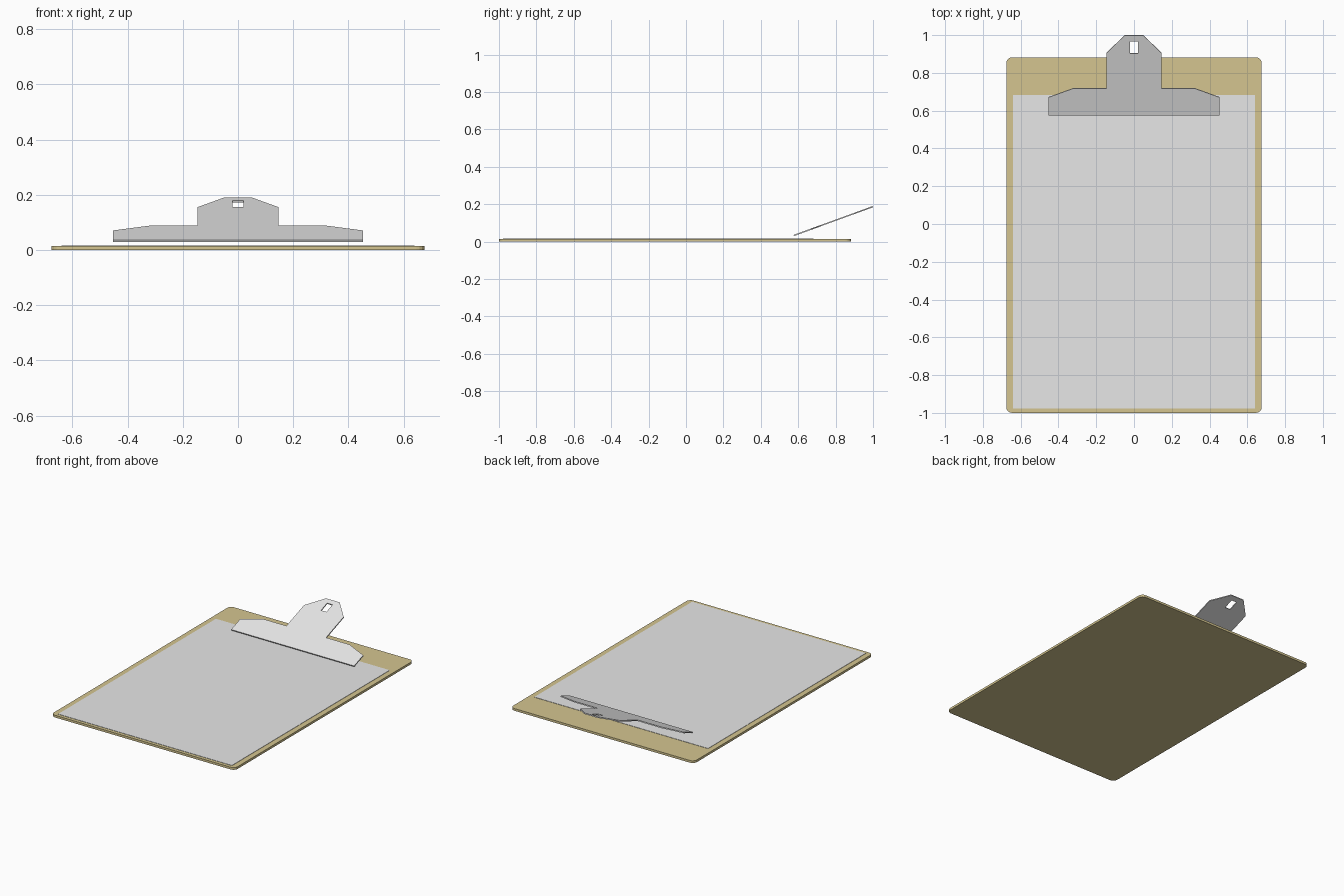
import bpy, bmesh, math
from mathutils import Vector

if "Cube" in bpy.data.objects:
    bpy.data.objects.remove(bpy.data.objects["Cube"])


def material(name, rgb):
    m = bpy.data.materials.new(name)
    m.diffuse_color = (*rgb, 1.0)
    m.use_nodes = True
    m.node_tree.nodes["Principled BSDF"].inputs["Base Color"].default_value = m.diffuse_color
    return m


def make_plate(name, outlines, offset, mat):
    """Solid plate: flat outlines (lists of 3D points) extruded by offset."""
    bm = bmesh.new()
    for pts in outlines:
        bm.faces.new([bm.verts.new(p) for p in pts])
    bmesh.ops.remove_doubles(bm, verts=bm.verts[:], dist=1e-5)
    ext = bmesh.ops.extrude_face_region(bm, geom=bm.faces[:], use_keep_orig=True)
    moved = [g for g in ext["geom"] if isinstance(g, bmesh.types.BMVert)]
    bmesh.ops.translate(bm, verts=moved, vec=offset)
    bmesh.ops.recalc_face_normals(bm, faces=bm.faces[:])
    me = bpy.data.meshes.new(name)
    bm.to_mesh(me)
    bm.free()
    me.materials.append(mat)
    ob = bpy.data.objects.new(name, me)
    bpy.context.collection.objects.link(ob)
    return ob


def rounded_rect(x, y0, y1, r, z, steps=4):
    pts = []
    corners = [(x - r, y1 - r), (-x + r, y1 - r), (-x + r, y0 + r), (x - r, y0 + r)]
    for i, (cx, cy) in enumerate(corners):
        for s in range(steps + 1):
            a = math.radians(90 * (i + s / steps))
            pts.append((cx + r * math.cos(a), cy + r * math.sin(a), z))
    return pts


tan = material("tan board", (0.66, 0.56, 0.28))
white = material("light grey", (0.8, 0.8, 0.8))

# Backing board with rounded corners
make_plate("board", [rounded_rect(0.676, -1.0, 0.882, 0.03, 0.0)],
           Vector((0, 0, 0.015)), tan)

# Sheet of paper
make_plate("paper", [[(-0.64, -0.978, 0.015), (0.64, -0.978, 0.015),
                      (0.64, 0.682, 0.015), (-0.64, 0.682, 0.015)]],
           Vector((0, 0, 0.002)), white)

# Tilted clip: half outline (x, y) with half the hanging slot, mirrored
half = [(0, 0.575), (0.453, 0.575), (0.453, 0.67), (0.32, 0.718),
        (0.146, 0.718), (0.146, 0.903), (0.05, 0.998), (0, 0.998),
        (0, 0.966), (0.02, 0.966), (0.02, 0.902), (0, 0.902)]
tilt = math.radians(20)


def on_slope(side):
    return [(side * x, y, 0.036 + (y - 0.575) * math.tan(tilt)) for x, y in half]


thickness = 0.007
make_plate("clip", [on_slope(1), on_slope(-1)[::-1]],
           Vector((0, math.sin(tilt), -math.cos(tilt))) * thickness, white)
